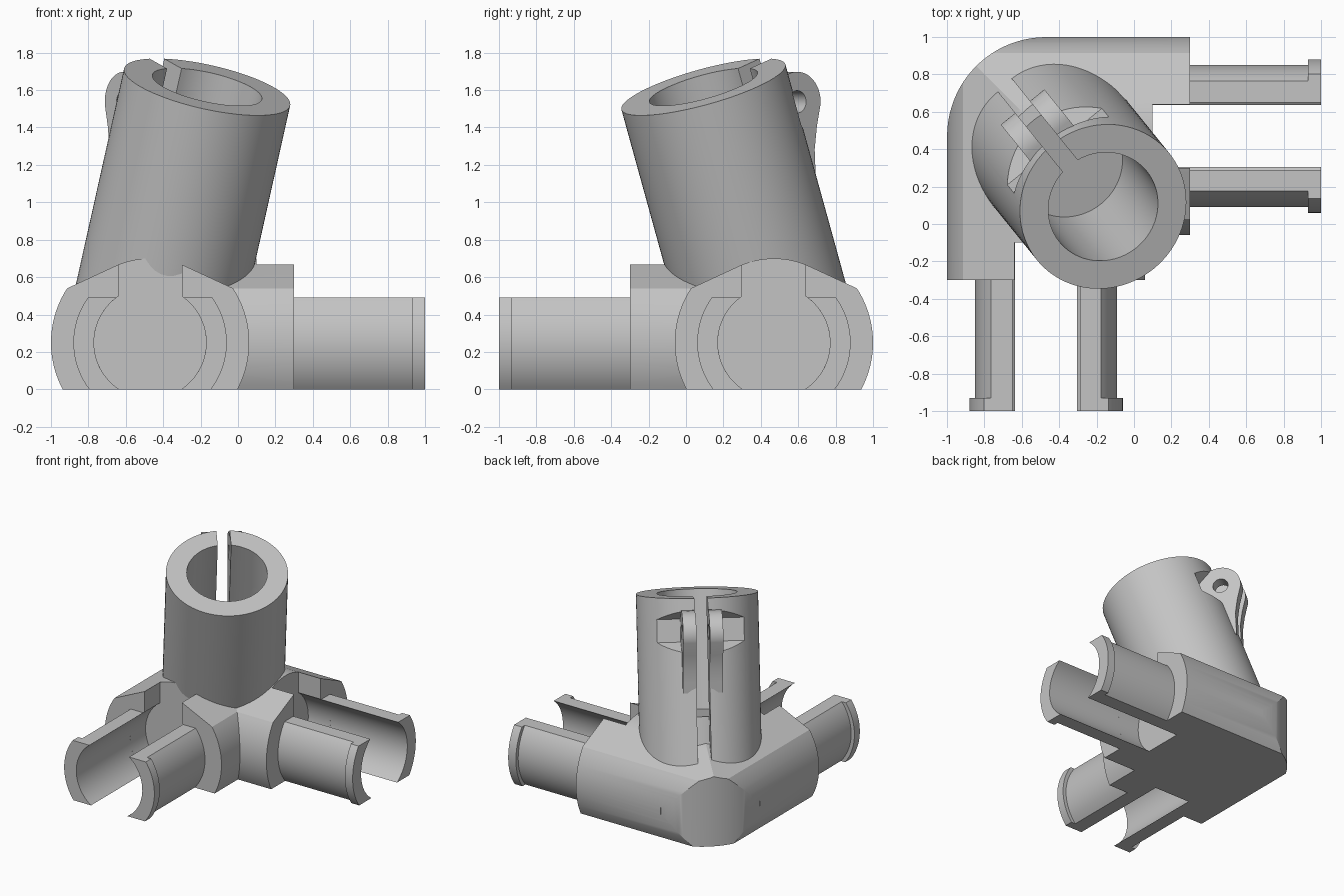
import bpy, bmesh
from math import sin, cos, asin, pi, radians
from mathutils import Vector

cube = bpy.data.objects.get("Cube")
if cube:
    bpy.data.objects.remove(cube, do_unlink=True)

grey = bpy.data.materials.new("plain grey")
grey.use_nodes = True
grey.diffuse_color = (0.55, 0.55, 0.55, 1)
grey.node_tree.nodes["Principled BSDF"].inputs["Base Color"].default_value = (0.55, 0.55, 0.55, 1)

# Hub centre where all three axes meet, and the axis of the tilted socket
HUB = Vector((-0.47, 0.47, 0.25))
X, Y, Z = Vector((1, 0, 0)), Vector((0, 1, 0)), Vector((0, 0, 1))
AXIS = Vector((0.305, -0.377, 1.367)).normalized()
SIDE = Z.cross(AXIS).normalized()
OUT = AXIS.cross(SIDE).normalized()
if OUT.y < 0:
    OUT = -OUT
ARMS = {"front": (X, Z, -Y), "left": (-Y, Z, X)}
SOCKET = (OUT, SIDE, AXIS)
CLAMP = (OUT, AXIS, SIDE)


def arc(r, a, b, n, cx=0.0, cy=0.0):
    return [(cx + r * cos(a + (b - a) * i / n), cy + r * sin(a + (b - a) * i / n))
            for i in range(n + 1)]


def loft(name, loops):
    """Skin closed point loops into a capped solid."""
    bm = bmesh.new()
    rings = [[bm.verts.new(p) for p in loop] for loop in loops]
    n = len(rings[0])
    for r0, r1 in zip(rings, rings[1:]):
        for i in range(n):
            j = (i + 1) % n
            bm.faces.new((r0[i], r0[j], r1[j], r1[i]))
    bm.faces.new(rings[0])
    bm.faces.new(rings[-1])
    bmesh.ops.recalc_face_normals(bm, faces=bm.faces)
    mesh = bpy.data.meshes.new(name)
    bm.to_mesh(mesh)
    bm.free()
    mesh.materials.append(grey)
    obj = bpy.data.objects.new(name, mesh)
    bpy.context.collection.objects.link(obj)
    return obj


def prism(name, profile, frame, t0, t1):
    a, b, c = frame
    return loft(name, [[HUB + a * p + b * q + c * t for p, q in profile] for t in (t0, t1)])


def boolean(obj, cutter, operation="DIFFERENCE"):
    mod = obj.modifiers.new("cut", "BOOLEAN")
    mod.operation = operation
    mod.solver = "EXACT"
    mod.object = cutter
    bpy.context.view_layer.objects.active = obj
    bpy.ops.object.modifier_apply(modifier=mod.name)
    bpy.data.objects.remove(cutter, do_unlink=True)


parts = []

# Elbow body: round flanks, sloping shoulders, rounded crown, flat underside
R = 0.53
low, high = asin(-0.25 / R), asin(0.29 / R)
half = arc(R, low, high, 20) + arc(0.45, radians(64), radians(90), 8)
section = half + [(-p, q) for p, q in reversed(half[:-1])]
body = loft("elbow_body", [
    [HUB + X * p + Z * q - Y * 0.77 for p, q in section],
    [HUB + X * p + Z * q - Y * p for p, q in section],
    [HUB - Y * p + Z * q + X * 0.77 for p, q in section]])

# Round the outer vertical corner
plan = arc(0.529, pi / 2, pi, 32) + [(-0.54, 0), (-0.54, -0.9), (0.9, -0.9), (0.9, 0.54), (0, 0.54)]
boolean(body, prism("corner_cutter", plan, (X, Y, Z), -0.5, 0.8), "INTERSECT")

# Pipe seat and top slot in each arm
for frame in ARMS.values():
    boolean(body, prism("seat_cutter", arc(0.3, 0, 2 * pi, 64)[:-1], frame, 0.57, 0.9))
    slot = [(-0.17, 0), (0.17, 0), (0.17, 0.7), (-0.17, 0.7)]
    boolean(body, prism("slot_cutter", slot, frame, 0.57, 0.9))
parts.append(body)


# Split plug legs with a lip at the tip
def shell(r_out, r_in, sign):
    pts = []
    for r, flip in ((r_out, 1), (r_in, -1)):
        pts += arc(r, asin(-0.25 / r), asin(0.24 / r), 24)[::flip]
    return [(sign * p, q) for p, q in pts]


for arm, frame in ARMS.items():
    for side, sign in (("inner", 1), ("outer", -1)):
        parts.append(prism(f"{arm}_{side}_leg", shell(0.38, 0.3, sign), frame, 0.765, 1.405))
        parts.append(prism(f"{arm}_{side}_lip", shell(0.41, 0.3, sign), frame, 1.4, 1.47))

# Tilted socket with a full-length slit, and its solid floor
gap = 0.05
a, b = asin(gap / 0.455), asin(gap / 0.3)
ring = arc(0.455, a, 2 * pi - a, 80) + arc(0.3, 2 * pi - b, b, 80)
socket = prism("tilted_socket", ring, SOCKET, 0.1, 1.45)
parts.append(prism("socket_floor", arc(0.31, 0, 2 * pi, 64)[:-1], SOCKET, 0.1, 0.55))

# Hexagonal bolt pocket across the back of the socket
BOLT = (0.468, 1.2)
hexagon = arc(0.173, radians(30), radians(390), 6, *BOLT)[:-1]
boolean(socket, prism("pocket_cutter", hexagon, CLAMP, -0.5, 0.5))
parts.append(socket)

# Clamp ears with bolt holes on both sides of the slit
ear = [(0.305, 0.74), (0.44, 0.74), (0.465, 0.82), (0.495, 0.92), (0.55, 1.03)]
ear += arc(0.16, radians(-25), radians(90), 20, *BOLT) + [(0.305, 1.36)]
for name, sign in (("left_ear", 1), ("right_ear", -1)):
    plate = prism(name, ear, CLAMP, sign * gap, sign * 0.15)
    boolean(plate, prism("hole_cutter", arc(0.06, 0, 2 * pi, 32, *BOLT)[:-1], CLAMP, sign * 0.01, sign * 0.2))
    parts.append(plate)

# Smooth curved walls, keep edges crisp
bpy.ops.object.select_all(action="DESELECT")
for obj in parts:
    obj.select_set(True)
bpy.context.view_layer.objects.active = body
bpy.ops.object.shade_smooth_by_angle(angle=radians(25))
